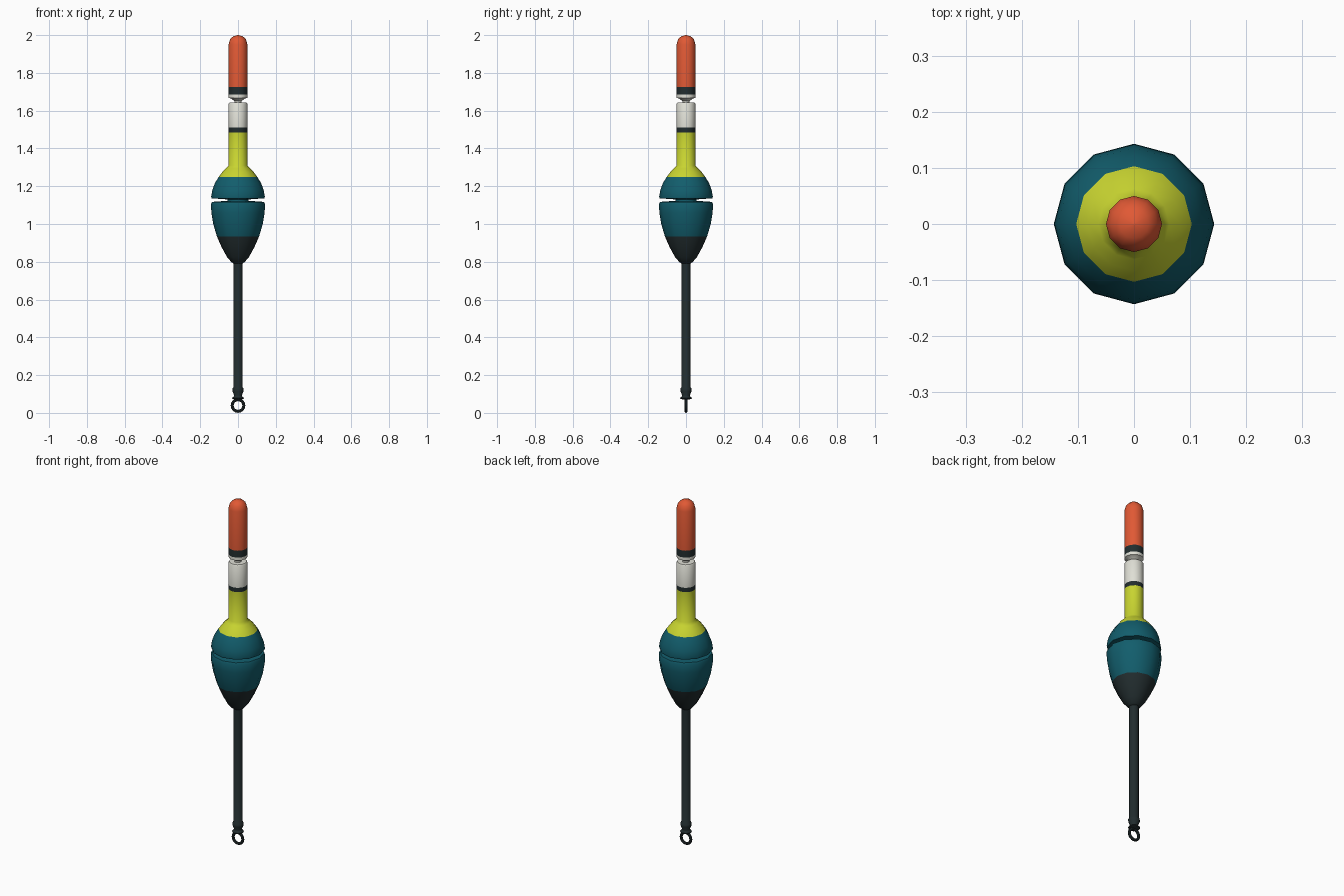
import bpy, math

if "Cube" in bpy.data.objects:
    bpy.data.objects.remove(bpy.data.objects["Cube"])

def material(name, col):
    m = bpy.data.materials.new(name)
    m.diffuse_color = (*col, 1)
    m.use_nodes = True
    m.node_tree.nodes["Principled BSDF"].inputs["Base Color"].default_value = m.diffuse_color
    return m

MATS = {
    'red': material('float red', (0.75, 0.10, 0.035)),
    'dark': material('charcoal', (0.016, 0.026, 0.028)),
    'white': material('off white', (0.74, 0.74, 0.67)),
    'yellow': material('lime yellow', (0.58, 0.66, 0.03)),
    'teal': material('deep teal', (0.006, 0.11, 0.15)),
}
SIDES = 12

def smooth(ob):
    bpy.ops.object.select_all(action='DESELECT')
    ob.select_set(True)
    bpy.context.view_layer.objects.active = ob
    bpy.ops.object.shade_smooth_by_angle(angle=math.radians(40))

def lathe(name, profile, bands):
    """Turn (r, z) points, top to bottom; bands = (lowest z, colour), top to bottom."""
    verts, faces, mats = [], [], []
    for r, z in profile:
        for i in range(SIDES):
            a = 2 * math.pi * i / SIDES
            verts.append((r * math.cos(a), r * math.sin(a), z))

    def band(z):
        return next((k for k, b in enumerate(bands) if z >= b[0]), len(bands) - 1)

    for k in range(len(profile) - 1):
        for i in range(SIDES):
            j = (i + 1) % SIDES
            a, b = k * SIDES, (k + 1) * SIDES
            faces.append((a + j, a + i, b + i, b + j))
            mats.append(band((profile[k][1] + profile[k + 1][1]) / 2))
    last = (len(profile) - 1) * SIDES
    faces.append(tuple(range(SIDES)))
    mats.append(0)
    faces.append(tuple(last + i for i in reversed(range(SIDES))))
    mats.append(len(bands) - 1)
    me = bpy.data.meshes.new(name)
    me.from_pydata(verts, [], faces)
    for _, c in bands:
        me.materials.append(MATS[c])
    for p, m in zip(me.polygons, mats):
        p.material_index = m
    ob = bpy.data.objects.new(name, me)
    bpy.context.collection.objects.link(ob)
    smooth(ob)

# Rounded sight tip with dark band, white collar and pinched neck
lathe('sight_tip', [(0.002, 2.0), (0.026, 1.993), (0.042, 1.978), (0.05, 1.95), (0.05, 1.725),
                    (0.05, 1.685), (0.05, 1.668), (0.034, 1.663), (0.019, 1.65), (0.019, 1.63)],
      [(1.725, 'red'), (1.685, 'dark'), (0, 'white')])

# Antenna and upper half of the body
lathe('upper_body', [(0.046, 1.642), (0.05, 1.636), (0.05, 1.51), (0.05, 1.485), (0.05, 1.31),
                     (0.063, 1.295), (0.083, 1.275), (0.103, 1.248), (0.122, 1.217),
                     (0.136, 1.18), (0.142, 1.145), (0.14, 1.136), (0.055, 1.13), (0.055, 1.11)],
      [(1.51, 'white'), (1.485, 'dark'), (1.248, 'yellow'), (0, 'teal')])

# Lower half of the body, below the groove
lathe('lower_body', [(0.055, 1.123), (0.138, 1.117), (0.143, 1.105), (0.141, 1.06), (0.131, 1.0),
                     (0.112, 0.935), (0.088, 0.88), (0.058, 0.825), (0.035, 0.798), (0.022, 0.79)],
      [(0.935, 'teal'), (0, 'dark')])

# Stem with end ferrule
lathe('stem', [(0.025, 0.81), (0.025, 0.135), (0.03, 0.128), (0.03, 0.115), (0.02, 0.093),
               (0.021, 0.088), (0.031, 0.08), (0.03, 0.075), (0.012, 0.07)],
      [(0, 'dark')])

# Line eye
bpy.ops.mesh.primitive_torus_add(major_radius=0.031, minor_radius=0.008, major_segments=16,
                                 minor_segments=8, location=(0, 0, 0.039),
                                 rotation=(math.pi / 2, 0, 0))
eye = bpy.context.object
eye.name = 'line_eye'
eye.data.materials.append(MATS['dark'])
smooth(eye)
